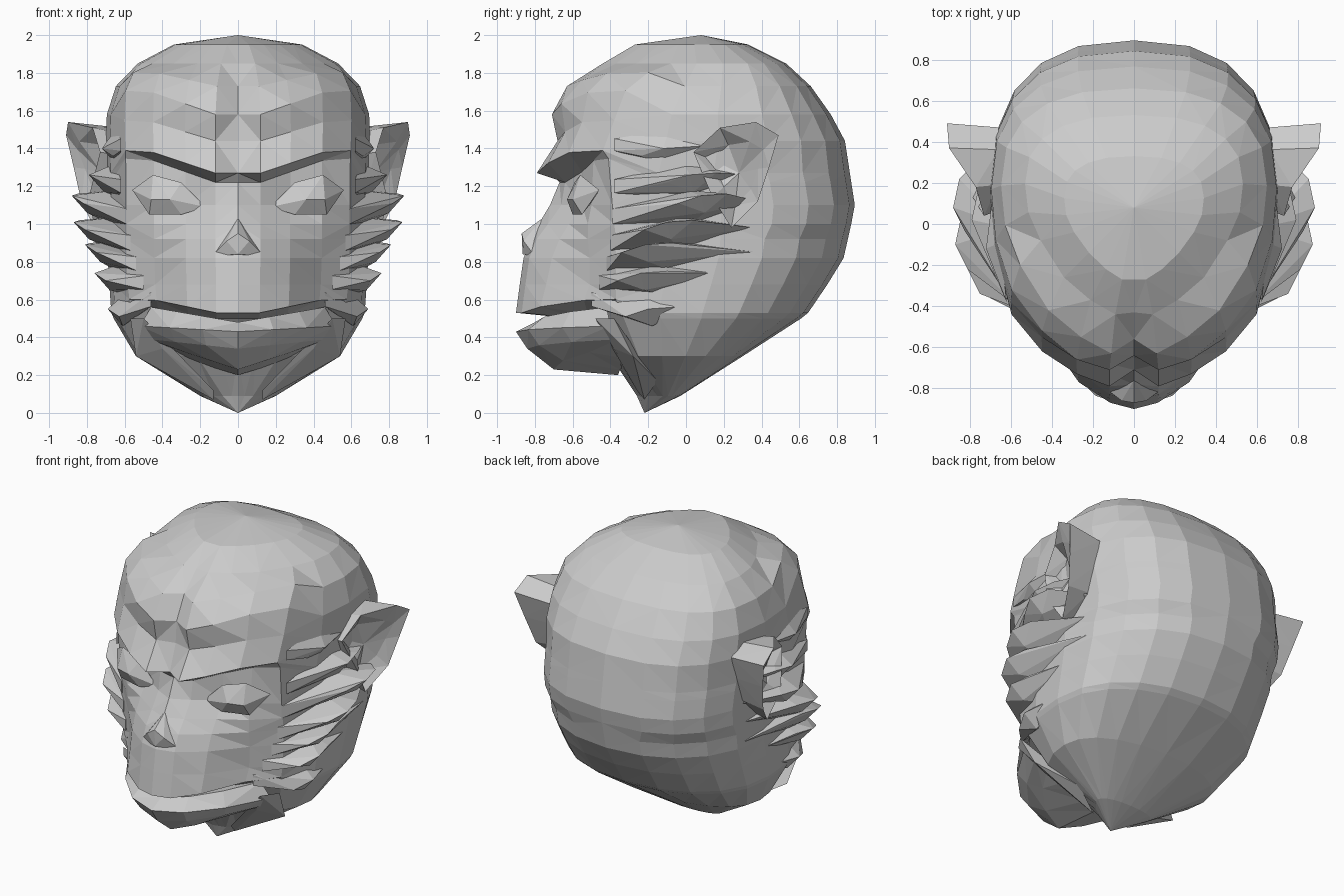
import bpy, bmesh
from math import sin, cos, radians
from mathutils import Vector

if "Cube" in bpy.data.objects:
    bpy.data.objects.remove(bpy.data.objects["Cube"])


def finish(name, bm, mirror=False):
    bmesh.ops.recalc_face_normals(bm, faces=bm.faces[:])
    me = bpy.data.meshes.new(name)
    bm.to_mesh(me)
    bm.free()
    ob = bpy.data.objects.new(name, me)
    bpy.context.collection.objects.link(ob)
    if mirror:
        ob.modifiers.new("mirror", 'MIRROR').use_mirror_merge = True
    return ob


def skin(bm, rows, closed):
    vs = [[bm.verts.new(p) for p in r] for r in rows]
    n = len(rows[0])
    for a, b in zip(vs, vs[1:]):
        for i in range(n if closed else n - 1):
            j = (i + 1) % n
            bm.faces.new((a[i], a[j], b[j], b[i]))
    return vs


def fan(bm, ring, tip):
    t = bm.verts.new(tip)
    for i in range(len(ring)):
        bm.faces.new((ring[i], ring[(i + 1) % len(ring)], t))


def hull(name, pts, mirror):
    bm = bmesh.new()
    for p in pts:
        bm.verts.new(p)
    bmesh.ops.convex_hull(bm, input=bm.verts[:])
    bmesh.ops.delete(bm, geom=[v for v in bm.verts if not v.link_faces], context='VERTS')
    finish(name, bm, mirror)


# Head outline: z, half width, back y
outline = [(.09, .2, -.03), (.3, .54, .3), (.52, .67, .64), (.8, .69, .83), (1.09, .69, .895),
           (1.45, .70, .84), (1.68, .69, .71), (1.76, .62, .63), (1.85, .53, .53), (1.95, .34, .33)]


def outline_at(z):
    for a, b in zip(outline, outline[1:]):
        if z <= b[0]:
            t = (z - a[0]) / (b[0] - a[0])
            return [a[k] + t * (b[k] - a[k]) for k in (1, 2)]
    return outline[-1][1:]


# Face rows: z, outward tilt, then front y from the middle to the temple
face = [
    (1.95, 0, -.27, -.27, -.22, -.14, -.04),
    (1.85, 0, -.43, -.44, -.37, -.26, -.08),
    (1.73, .20, -.56, -.63, -.55, -.42, -.20),
    (1.58, .35, -.64, -.71, -.66, -.52, -.32),
    (1.44, .30, -.65, -.68, -.64, -.55, -.38),
    (1.27, .33, -.71, -.79, -.73, -.62, -.44),
    (1.22, .35, -.67, -.64, -.55, -.49, -.41),
    (1.10, 0, -.72, -.66, -.55, -.50, -.39),
    (1.00, 0, -.78, -.73, -.62, -.52, -.38),
    (.92, 0, -.82, -.79, -.67, -.52, -.37),
    (.82, 0, -.86, -.83, -.71, -.51, -.37),
    (.68, 0, -.88, -.85, -.74, -.51, -.37),
    (.53, .20, -.90, -.87, -.77, -.54, -.37),
    (.50, .15, -.60, -.58, -.52, -.43, -.35),
    (.30, 0, -.40, -.39, -.37, -.33, -.25),
    (.09, 0, -.26, -.25, -.24, -.20, -.15)]

bm = bmesh.new()
rows = []
for z, tilt, *ys in face:
    w, yb = outline_at(z)
    k = w / .7
    power = .8 if z > .95 else .9
    half = [(x * k, y, z + tilt * max(0, min(x, .48) - .12))
            for x, y in zip((0, .12, .28, .45, .60), ys)]
    yc = ys[4] + .45 * (yb - ys[4])
    half.append((w * .97, (ys[4] + yc) / 2, z))
    for d in (0, 18, 36, 54, 72, 90):
        s, c = sin(radians(d)), max(0, cos(radians(d)))
        x = w * c ** power if d < 90 else 0
        half.append((x, yc + (yb - yc) * s ** power, z))
    rows.append(half + [(-x, y, zz) for x, y, zz in half[-2:0:-1]])
vs = skin(bm, rows, True)
fan(bm, vs[0], (0, .08, 2.0))
fan(bm, vs[-1], (0, -.22, 0))
bmesh.ops.triangulate(bm, faces=bm.faces[:])
finish("head", bm)

# Lower lip: half width, middle y, corner y, middle z, rise toward the corner
lip = [(.40, -.62, -.38, .46, .08), (.46, -.80, -.42, .48, .08), (.52, -.90, -.40, .43, .03),
       (.47, -.84, -.36, .34, .05), (.40, -.70, -.32, .23, .13), (.26, -.36, -.28, .20, .08)]
bm = bmesh.new()
skin(bm, [[(w * t, ym + (ye - ym) * t * t, z + rise * abs(t))
           for t in (-1, -.7, -.36, 0, .36, .7, 1)] for w, ym, ye, z, rise in lip], False)
bmesh.ops.triangulate(bm, faces=bm.faces[:])
finish("lower_lip", bm)

# Eyes: lidded bulge with a pointed inner and outer corner
hull("eyes", [(.17, -.60, 1.09), (.56, -.46, 1.18), (.30, -.59, 1.22), (.45, -.56, 1.26),
              (.36, -.63, 1.13), (.46, -.60, 1.13), (.30, -.60, 1.05), (.47, -.55, 1.05),
              (.36, -.48, 1.14)], True)

# Nose
hull("nose", [(0, -.76, 1.03), (0, -.87, .95), (0, -.865, .84), (.14, -.80, .83), (-.14, -.80, .83),
              (.06, -.86, .91), (-.06, -.86, .91), (0, -.78, .84)], False)

# Ears: rim points, narrowed to a root on the head and a hollow inside
rim = [(.77, .18, 1.51), (.90, .37, 1.54), (.91, .49, 1.47), (.87, .44, 1.30),
       (.83, .38, 1.12), (.76, .24, .98), (.79, .14, 1.14), (.73, .04, 1.38)]
mid = Vector((0, .29, 1.28))


def shrink(p, f, x):
    q = mid + (Vector(p) - mid) * f
    return (x, q.y, q.z)


bm = bmesh.new()
vs = skin(bm, [[shrink(p, .9, .66) for p in rim], rim,
               [shrink(p, .6, p[0] - .06) for p in rim]], True)
fan(bm, vs[-1], (.72, .28, 1.27))
bmesh.ops.triangulate(bm, faces=bm.faces[:])
finish("ears", bm, True)

# Layered cheek and temple fur: root, peak, end of each lock, and its half thickness
tufts = [((.62, -.38, 1.42), (.72, -.12, 1.40), (.68, .20, 1.42), .08),
         ((.62, -.38, 1.20), (.79, .02, 1.26), (.68, .36, 1.26), .09),
         ((.59, -.39, 1.04), (.88, .08, 1.15), (.68, .38, 1.12), .10),
         ((.57, -.40, .90), (.87, -.10, 1.01), (.66, .36, .98), .10),
         ((.54, -.42, .79), (.81, -.22, .89), (.66, .38, .85), .09),
         ((.50, -.46, .69), (.76, -.24, .74), (.66, .22, .74), .09),
         ((.46, -.50, .60), (.69, -.20, .55), (.60, .15, .60), .09)]
for i, (root, peak, end, h) in enumerate(tufts):
    root, peak, end, up = Vector(root), Vector(peak), Vector(end), Vector((0, 0, h))
    base = (root + end) / 2
    hull(f"fur_lock_{i + 1}",
         [root + up * .4, root - up * .4, end, peak, base + up, base - up,
          peak + Vector((-.03, .14, .01)), peak + Vector((-.06, -.12, -.04)),
          peak + Vector((-.08, .02, -.09))], True)

# Jaw folds running from the mouth corners down to the chin tip
hull("jaw_fold", [(.50, -.48, .50), (.57, -.38, .50), (.54, -.28, .30), (.40, -.38, .34),
                  (.13, -.22, .07), (.13, -.26, .12), (.30, -.15, .17)], True)
